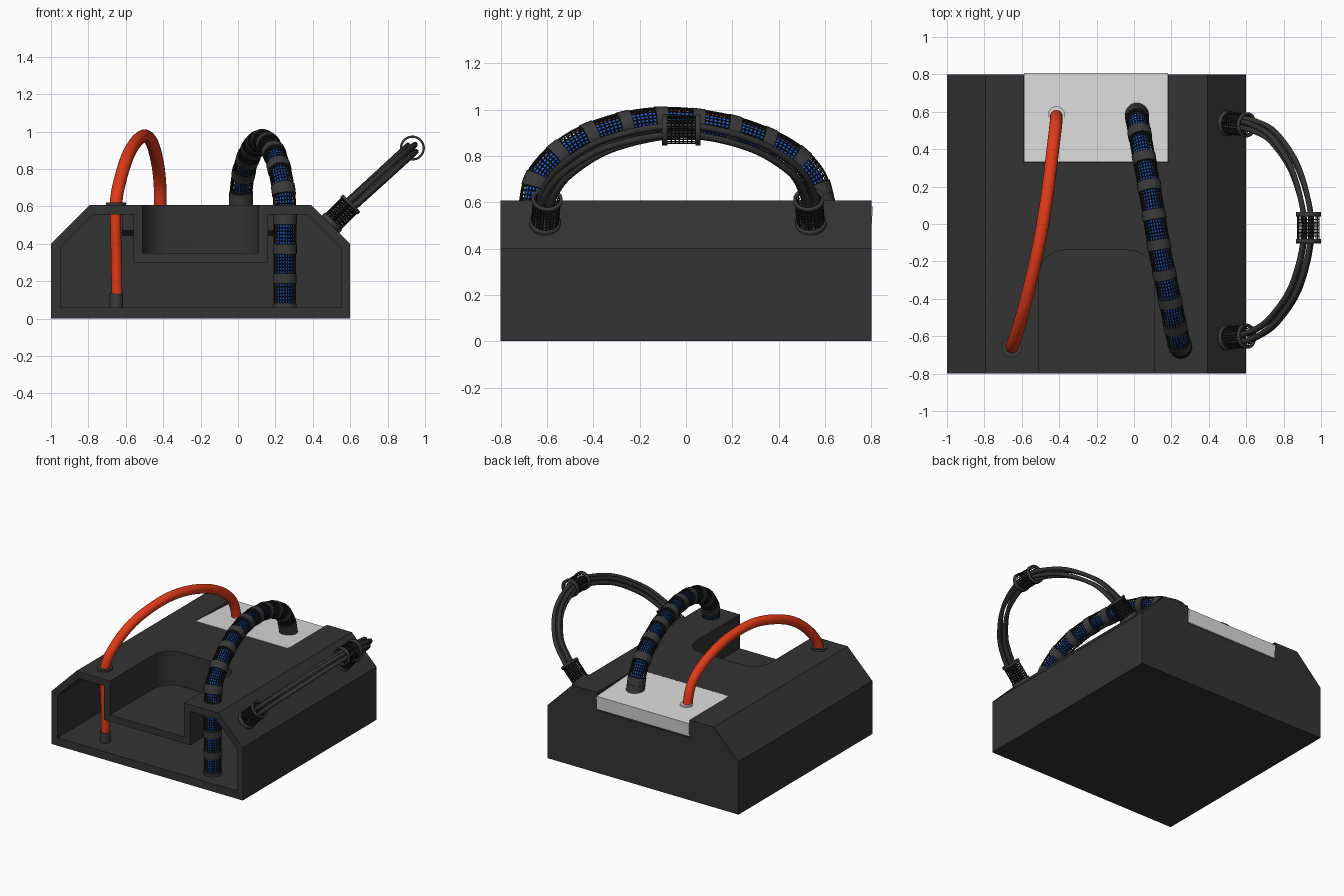
import bpy, bmesh, math
from mathutils import Vector

if "Cube" in bpy.data.objects:
    bpy.data.objects.remove(bpy.data.objects["Cube"])


def material(name, rgb):
    m = bpy.data.materials.new(name)
    m.diffuse_color = (*rgb, 1)
    m.use_nodes = True
    m.node_tree.nodes["Principled BSDF"].inputs["Base Color"].default_value = m.diffuse_color
    return m


DARK = material("charcoal", (0.033, 0.033, 0.033))
BAND = material("rubber_grey", (0.042, 0.042, 0.042))
NET = material("net_black", (0.014, 0.014, 0.014))
RED = material("red", (0.75, 0.042, 0.009))
BLUE = material("blue", (0.02, 0.13, 0.75))
WHITE = material("pale_grey", (0.7, 0.7, 0.7))


def finish(name, bm, mat, smooth=True):
    bmesh.ops.recalc_face_normals(bm, faces=bm.faces)
    me = bpy.data.meshes.new(name)
    bm.to_mesh(me)
    bm.free()
    me.materials.append(mat)
    ob = bpy.data.objects.new(name, me)
    bpy.context.collection.objects.link(ob)
    bpy.ops.object.select_all(action='DESELECT')
    ob.select_set(True)
    bpy.context.view_layer.objects.active = ob
    if smooth:
        bpy.ops.object.shade_smooth_by_angle(angle=math.radians(35))
    return ob


def prism(name, points, direction, mat, smooth=False):
    """Extrude a flat outline along a direction."""
    bm = bmesh.new()
    f = bm.faces.new([bm.verts.new(p) for p in points])
    r = bmesh.ops.extrude_face_region(bm, geom=[f])
    bmesh.ops.translate(bm, vec=direction, verts=[v for v in r['geom'] if isinstance(v, bmesh.types.BMVert)])
    return finish(name, bm, mat, smooth)


def cut(ob, cutter):
    m = ob.modifiers.new("cut", 'BOOLEAN')
    m.operation, m.solver, m.object = 'DIFFERENCE', 'EXACT', cutter
    bpy.context.view_layer.objects.active = ob
    bpy.ops.object.modifier_apply(modifier=m.name)
    bpy.data.objects.remove(cutter)


def smooth_path(pts, step):
    """Catmull-Rom curve through the points, resampled at even steps."""
    p = [Vector(q) for q in pts]
    p = [2 * p[0] - p[1]] + p + [2 * p[-1] - p[-2]]
    dense = []
    for i in range(1, len(p) - 2):
        a, b, c, d = p[i - 1:i + 3]
        for k in range(40):
            t = k / 40
            dense.append(0.5 * (2 * b + (c - a) * t + (2 * a - 5 * b + 4 * c - d) * t * t
                                + (3 * b - a - 3 * c + d) * t ** 3))
    dense.append(p[-2])
    total = sum((b - a).length for a, b in zip(dense, dense[1:]))
    n = max(2, round(total / step))
    out, run, k = [dense[0]], 0.0, 1
    for a, b in zip(dense, dense[1:]):
        seg = (b - a).length
        while k < n and run + seg >= k * total / n:
            out.append(a.lerp(b, (k * total / n - run) / seg))
            k += 1
        run += seg
    return out + [dense[-1]]


def frames(path):
    """Twist-free cross-section axes along a path."""
    res, u = [], None
    for i, p in enumerate(path):
        t = (path[min(i + 1, len(path) - 1)] - path[max(i - 1, 0)]).normalized()
        u = t.orthogonal() if u is None else u - t * u.dot(t)
        u.normalize()
        res.append((p, u.copy(), t.cross(u)))
    return res


def add_tube(bm, path, radius, sides, cap=True):
    rings = []
    for i, (p, u, v) in enumerate(frames(path)):
        r = radius[i] if isinstance(radius, list) else radius
        rings.append([bm.verts.new(p + (u * math.cos(a) + v * math.sin(a)) * r)
                      for a in [2 * math.pi * k / sides for k in range(sides)]])
    for A, B in zip(rings, rings[1:]):
        for k in range(sides):
            j = (k + 1) % sides
            bm.faces.new((A[k], A[j], B[j], B[k]))
    if cap:
        bm.faces.new(rings[0])
        bm.faces.new(rings[-1])


def tube(name, paths, radius, sides, mat):
    bm = bmesh.new()
    for path in paths:
        add_tube(bm, path, radius, sides)
    return finish(name, bm, mat)


def net(name, paths, radius, sides=22):
    bm = bmesh.new()
    for path in paths:
        add_tube(bm, path, radius, sides, cap=False)
    ob = finish(name, bm, NET, False)
    w = ob.modifiers.new("strands", 'WIREFRAME')
    w.thickness = 0.006
    return ob


# Body: chamfered shell with an open front
def shell_outline(x0, x1, z0, z1, zc, c, y):
    return [(x0, y, z0), (x1, y, z0), (x1, y, zc), (x1 - c, y, z1), (x0 + c, y, z1), (x0, y, zc)]


def slot_block(name, g):
    """Rounded slot opened from the front, grown by g."""
    x0, x1, y1, r = -0.51 - g, 0.11 + g, -0.14 + g, 0.14 + g
    pts = [(x0, -1.2 - g, 0.35 - g), (x1, -1.2 - g, 0.35 - g)]
    for cx, a0 in ((x1 - r, 0), (x0 + r, 90)):
        pts += [(cx + r * math.cos(math.radians(a0 + 10 * k)), y1 - r + r * math.sin(math.radians(a0 + 10 * k)),
                 0.35 - g) for k in range(10)]
    return prism(name, pts, (0, 0, 1), DARK)


def notch_block(name, g):
    """Slanted pocket for the rear plate, grown by g."""
    x = -0.59 - g
    return prism(name, [(x, 0.33 - g, 0.50 - g), (x, 1.0, 0.46 - g), (x, 1.0, 1.0), (x, 0.33 - g, 1.0)],
                 (0.775 + 2 * g, 0, 0), DARK)


cavity = prism("cavity", shell_outline(-0.95, 0.55, 0.06, 0.557, 0.38, 0.177, -1.1), (0, 1.85, 0), DARK)
cut(cavity, slot_block("slot_grown", 0.05))
cut(cavity, notch_block("notch_grown", 0.03))
body = prism("body_shell", shell_outline(-1, 0.6, 0, 0.607, 0.4, 0.207, -0.8), (0, 1.6, 0), DARK)
cut(body, slot_block("slot", 0))
cut(body, notch_block("notch", 0))
cut(body, cavity)
body.select_set(True)
bpy.context.view_layer.objects.active = body
bpy.ops.object.shade_smooth_by_angle(angle=math.radians(25))

# Pale rear plate, tipped slightly backwards
prism("rear_plate", [(-0.588, 0.332, 0.505), (-0.588, 0.80, 0.48), (-0.588, 0.807, 0.582), (-0.588, 0.332, 0.608)],
      (0.771, 0, 0), WHITE)

# Red hose with collars
hose = smooth_path([(-0.645, -0.66, 0.02), (-0.65, -0.66, 0.3), (-0.653, -0.66, 0.6), (-0.625, -0.58, 0.76),
                    (-0.575, -0.40, 0.90), (-0.51, -0.12, 0.975), (-0.465, 0.15, 0.95), (-0.435, 0.39, 0.855),
                    (-0.418, 0.53, 0.73), (-0.415, 0.585, 0.56)], 0.03)
tube("red_hose", [hose], [0.029 if p.z < 0.58 and p.y < 0 else 0.034 for p in hose], 20, RED)


def straight(x, y, z0, z1):
    return [Vector((x, y, z0)), Vector((x, y, z1))]


tube("hose_floor_collar", [straight(-0.65, -0.66, 0.01, 0.135)], 0.036, 24, BAND)
tube("hose_top_collar", [straight(-0.653, -0.66, 0.59, 0.622)], 0.054, 28, BAND)
tube("hose_plate_collar", [straight(-0.415, 0.585, 0.57, 0.603)], 0.045, 28, WHITE)

# Netted cable: blue core, black net, rubber bands
cable = smooth_path([(0.25, -0.66, 0.03), (0.25, -0.66, 0.3), (0.25, -0.66, 0.6), (0.232, -0.60, 0.75),
                     (0.195, -0.42, 0.88), (0.14, -0.15, 0.948), (0.09, 0.15, 0.925), (0.045, 0.40, 0.835),
                     (0.02, 0.54, 0.715), (0.015, 0.59, 0.56)], 0.0175)
tube("cable_core", [cable], 0.04, 16, BLUE)
net("cable_net", [cable], 0.058, 24)


def banded(path, start, count):
    """Stretch of path with doubled ends, for a soft-edged band."""
    return path[start:start + count]


bands = [banded(cable, s, 4) for s in range(0, len(cable) - 3, 9)] + [cable[-5:]]
tube("cable_bands", bands, 0.064, 24, BAND)

# Side handle: four loose wires held by netted sleeves
arc = smooth_path([(0.47, 0.54, 0.48), (0.56, 0.54, 0.57), (0.64, 0.525, 0.645), (0.75, 0.46, 0.745),
                   (0.87, 0.27, 0.855), (0.93, -0.02, 0.91), (0.87, -0.32, 0.855), (0.75, -0.51, 0.745),
                   (0.64, -0.59, 0.645), (0.56, -0.61, 0.57), (0.47, -0.61, 0.48)], 0.03)
axes = frames(arc)
wires = []
for k in range(4):
    w = []
    for i, (p, u, v) in enumerate(axes):
        a = k * math.pi / 2 + 0.5 + 0.02 * i
        w.append(p + (u * math.cos(a) + v * math.sin(a)) * 0.027)
    wires.append(w)
tube("handle_wires", wires, 0.0145, 12, DARK)

sleeves, rims = [], []
D = Vector((1, 0, 1)).normalized()
for y, lean in ((0.54, -0.06), (-0.61, 0.06)):
    base = Vector((0.485, y, 0.495))
    d = (D + Vector((0, lean, 0))).normalized()
    sleeves.append(smooth_path([base, base + d * 0.17], 0.017))
    rims += [[base, base + d * 0.035], [base + d * 0.155, base + d * 0.172]]
mid = Vector((0.932, -0.02, 0.912))
Y = Vector((0, 1, 0))
sleeves.append(smooth_path([mid - Y * 0.08, mid + Y * 0.08], 0.017))
rims += [[mid + Y * s * 0.083, mid + Y * s * 0.06] for s in (-1, 1)]
net("handle_sleeve_nets", sleeves, 0.058, 24)


# Open rings that edge each sleeve
bm = bmesh.new()
for r in rims:
    add_tube(bm, r, 0.061, 28, cap=False)
rim = finish("handle_sleeve_rims", bm, BAND)
s = rim.modifiers.new("wall", 'SOLIDIFY')
s.thickness, s.offset = 0.012, 0
